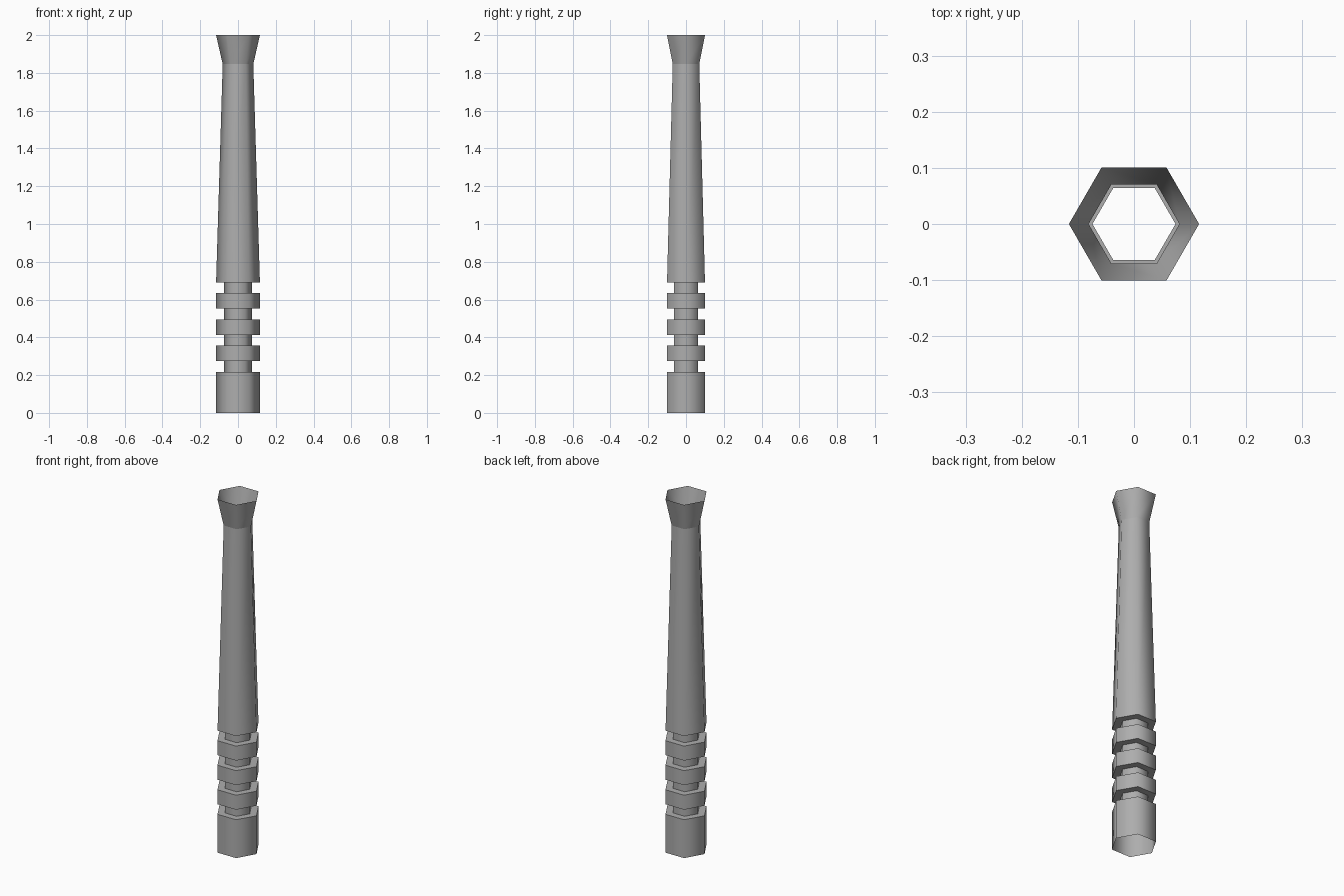
import bpy, bmesh
from math import cos, sin, pi

if "Cube" in bpy.data.objects:
    bpy.data.objects.remove(bpy.data.objects["Cube"])

SIDES = 6
R_BODY, R_GROOVE, R_NECK = 0.116, 0.074, 0.081

# Profile (radius, height): base, four evenly spaced grooves, taper, flared mouth
profile = [(R_BODY, 0.0)]
for i in range(4):
    low = 0.217 + i * 0.139
    high = low + 0.057
    profile += [(R_BODY, low), (R_GROOVE, low), (R_GROOVE, high), (R_BODY, high)]
profile += [(R_NECK, 1.846), (R_BODY, 2.0)]

# Open hexagonal shell swept around z
bm = bmesh.new()
rings = [[bm.verts.new((r * cos(2 * pi * k / SIDES), r * sin(2 * pi * k / SIDES), z))
          for k in range(SIDES)] for r, z in profile]
for a, b in zip(rings, rings[1:]):
    for k in range(SIDES):
        n = (k + 1) % SIDES
        bm.faces.new((a[k], a[n], b[n], b[k])).smooth = True

# Smooth around the shaft, crisp at every profile step
for e in bm.edges:
    p, q = e.verts
    if abs(p.co.z - q.co.z) < 1e-5:
        e.smooth = False

mesh = bpy.data.meshes.new("grooved_tube")
bm.to_mesh(mesh)
bm.free()

# Dark grey finish
grey = bpy.data.materials.new("dark_grey")
grey.diffuse_color = (0.42, 0.42, 0.42, 1.0)
grey.use_nodes = True
grey.node_tree.nodes["Principled BSDF"].inputs["Base Color"].default_value = grey.diffuse_color
mesh.materials.append(grey)

tube = bpy.data.objects.new("grooved_tube", mesh)
bpy.context.collection.objects.link(tube)
